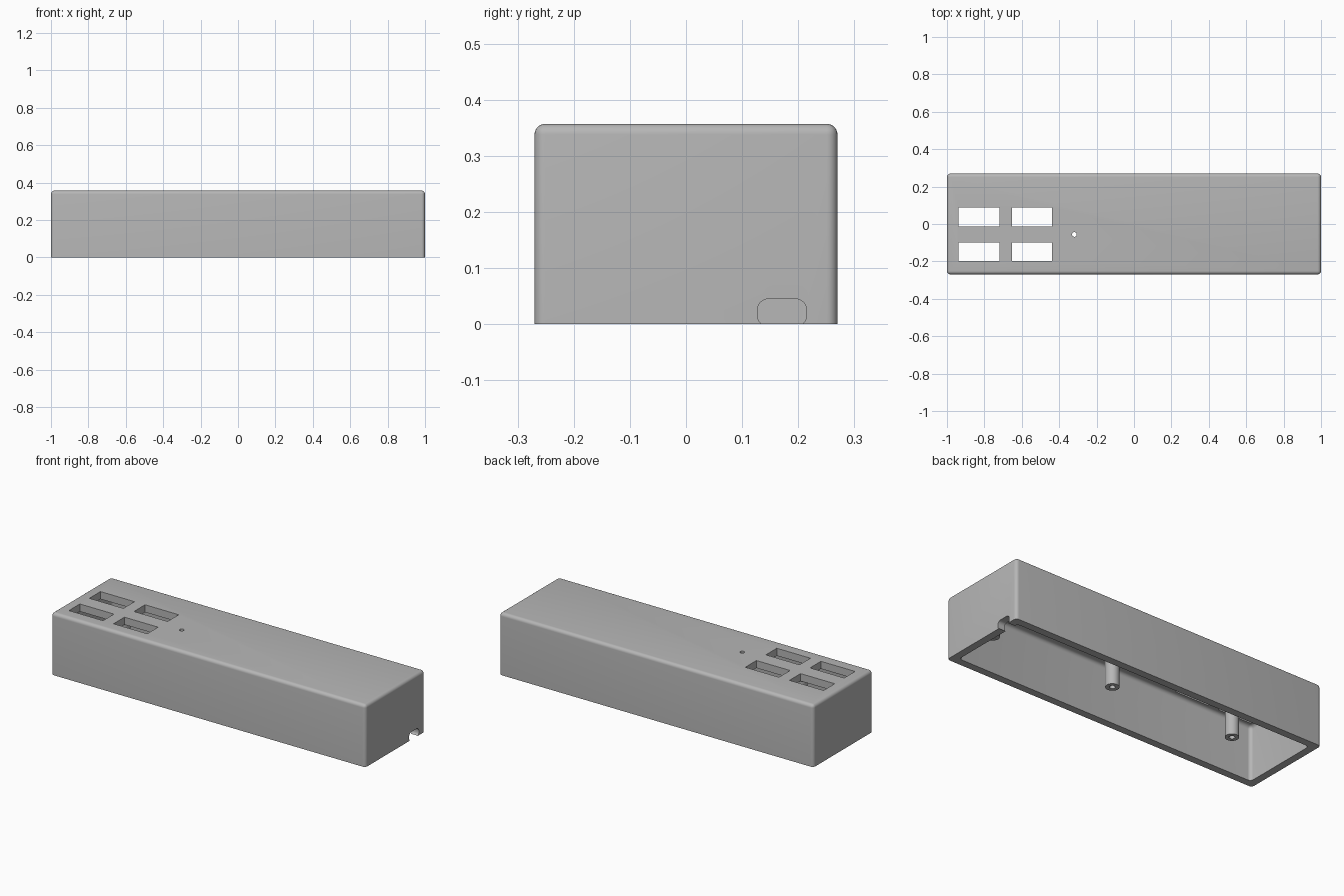
import bpy, bmesh, math

default = bpy.data.objects.get("Cube")
if default:
    bpy.data.objects.remove(default, do_unlink=True)

LENGTH, DEPTH, HEIGHT, WALL = 2.0, 0.54, 0.357, 0.043
CEILING = HEIGHT - WALL
ROW_Y = -0.056

grey = bpy.data.materials.new("plain grey")
grey.use_nodes = True
colour = (0.47, 0.47, 0.47, 1)
grey.diffuse_color = colour
grey.node_tree.nodes["Principled BSDF"].inputs["Base Color"].default_value = colour


def make_object(name, bm):
    mesh = bpy.data.meshes.new(name)
    bmesh.ops.recalc_face_normals(bm, faces=bm.faces[:])
    bm.to_mesh(mesh)
    bm.free()
    mesh.materials.append(grey)
    obj = bpy.data.objects.new(name, mesh)
    bpy.context.collection.objects.link(obj)
    return obj


def box(name, x, y, z, radius=0, keep=None):
    """Box from (min, max) ranges; edges passing the keep test are rounded."""
    bm = bmesh.new()
    bmesh.ops.create_cube(bm, size=1)
    for v in bm.verts:
        for i, (low, high) in enumerate((x, y, z)):
            v.co[i] = low if v.co[i] < 0 else high
    if radius:
        edges = [e for e in bm.edges if keep(e.verts[0].co, e.verts[1].co)]
        bmesh.ops.bevel(bm, geom=edges, offset=radius, offset_type='OFFSET',
                        segments=6, profile=0.5, affect='EDGES')
    return make_object(name, bm)


def cylinder(name, x, y, low, high, radius):
    bm = bmesh.new()
    bmesh.ops.create_cone(bm, cap_ends=True, segments=32, radius1=radius,
                          radius2=radius, depth=high - low)
    bmesh.ops.translate(bm, verts=bm.verts[:], vec=(x, y, (low + high) / 2))
    return make_object(name, bm)


def combine(target, tool, operation):
    mod = target.modifiers.new(operation.lower(), 'BOOLEAN')
    mod.operation, mod.solver, mod.object = operation, 'EXACT', tool
    bpy.context.view_layer.objects.active = target
    bpy.ops.object.modifier_apply(modifier=mod.name)
    bpy.data.objects.remove(tool, do_unlink=True)


def not_bottom(a, b):
    return max(a.z, b.z) > 0


def along_x(a, b):
    return abs(a.x - b.x) > 0.01


# Rounded outer case, hollowed from below
hx, hy = LENGTH / 2, DEPTH / 2
case = box("case", (-hx, hx), (-hy, hy), (0, HEIGHT), 0.019, not_bottom)
ix, iy = hx - WALL, hy - WALL
combine(case, box("cavity", (-ix, ix), (-iy, iy), (-0.1, CEILING), 0.02, not_bottom),
        'DIFFERENCE')

# Four rectangular openings in the top
for x in ((-0.937, -0.72), (-0.653, -0.439)):
    for y in ((-0.198, -0.099), (-0.013, 0.088)):
        combine(case, box("opening", x, y, (0.25, 0.5)), 'DIFFERENCE')

# Small round indicator hole
combine(case, cylinder("indicator_hole", -0.319, ROW_Y, 0.25, 0.5, 0.0125), 'DIFFERENCE')

# Cable notch in the end wall
combine(case, box("cable_notch", (0.9, 1.1), (0.127, 0.215), (-0.004, 0.045), 0.02, along_x),
        'DIFFERENCE')

# Screw posts hanging from the ceiling
posts = []
for i, x in enumerate((-0.69, 0.095, 0.88)):
    post = cylinder(f"screw_post_{i + 1}", x, ROW_Y, 0.08, CEILING + 0.005, 0.036)
    combine(post, cylinder("screw_hole", x, ROW_Y, 0, 0.25, 0.015), 'DIFFERENCE')
    posts.append(post)

# Smooth rounded edges, crisp corners
for obj in [case] + posts:
    bpy.ops.object.select_all(action='DESELECT')
    obj.select_set(True)
    bpy.context.view_layer.objects.active = obj
    bpy.ops.object.shade_smooth_by_angle(angle=math.radians(30))
